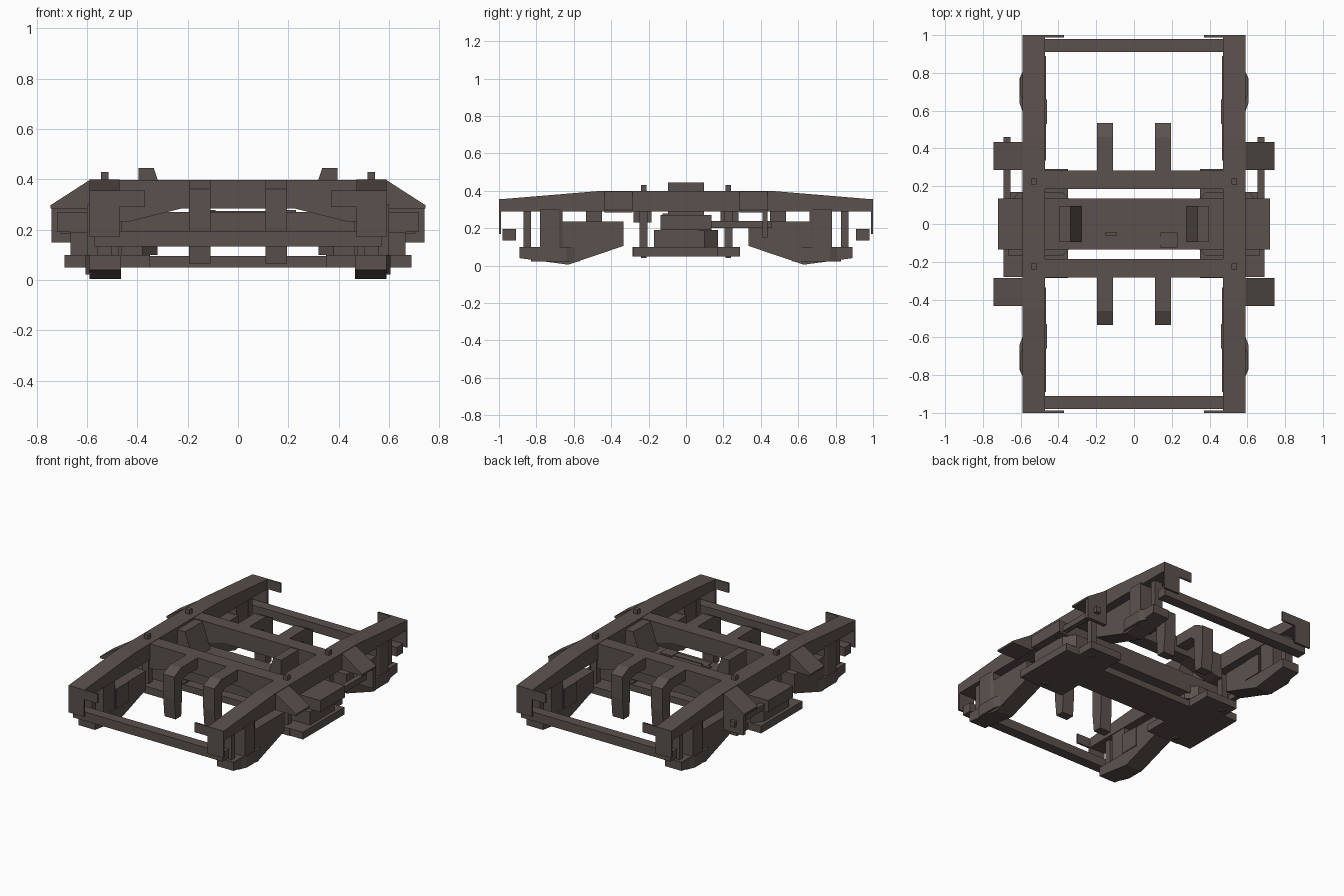
import bpy
import bmesh

cube = bpy.data.objects.get("Cube")
if cube:
    bpy.data.objects.remove(cube, do_unlink=True)

mat = bpy.data.materials.new("dark_brown_iron")
mat.use_nodes = True
COLOUR = (0.105, 0.083, 0.074, 1)
mat.diffuse_color = COLOUR
mat.node_tree.nodes["Principled BSDF"].inputs["Base Color"].default_value = COLOUR


def prism(name, points, lo, hi, axis):
    """Extrude a 2D outline from lo to hi along an axis."""
    place = {"x": lambda p, d: (d, p[0], p[1]),
             "y": lambda p, d: (p[0], d, p[1]),
             "z": lambda p, d: (p[0], p[1], d)}[axis]
    bm = bmesh.new()
    face = bm.faces.new([bm.verts.new(place(p, lo)) for p in points])
    ext = bmesh.ops.extrude_face_region(bm, geom=[face])
    start = place((0, 0), 0)
    step = [b - a for a, b in zip(start, place((0, 0), hi - lo))]
    verts = [g for g in ext["geom"] if isinstance(g, bmesh.types.BMVert)]
    bmesh.ops.translate(bm, vec=step, verts=verts)
    bmesh.ops.recalc_face_normals(bm, faces=bm.faces)
    mesh = bpy.data.meshes.new(name)
    bm.to_mesh(mesh)
    bm.free()
    mesh.materials.append(mat)
    obj = bpy.data.objects.new(name, mesh)
    bpy.context.collection.objects.link(obj)
    return obj


def box(name, x, y, z):
    x, y = sorted(x), sorted(y)
    return prism(name, [(x[0], y[0]), (x[1], y[0]), (x[1], y[1]), (x[0], y[1])],
                 z[0], z[1], "z")


def flip(points, s):
    return [(p * s, q) for p, q in points]


# Centre bolster with a slightly deeper belly
prism("bolster", [(-0.72, 0.27), (0.72, 0.27), (0.72, 0.19), (0.50, 0.19), (0.44, 0.14),
                  (-0.44, 0.14), (-0.50, 0.19), (-0.72, 0.19)], -0.135, 0.135, "y")

# Spring plank
box("spring_plank", (-0.36, 0.36), (-0.12, 0.12), (0.05, 0.095))

# Levelling lever lying on the bolster
box("lever_block", (0.14, 0.23), (-0.125, -0.045), (0.268, 0.278))
box("lever_bar", (-0.12, 0.14), (-0.11, -0.065), (0.268, 0.275))
box("lever_end", (-0.15, -0.09), (-0.06, -0.042), (0.268, 0.278))

for sx, side in ((1, "left"), (-1, "right")):
    # Side frame tapering to both ends
    prism(f"side_frame_{side}", [(-0.99, 0.355), (-0.45, 0.40), (0.45, 0.40), (0.99, 0.355),
                                 (0.99, 0.29), (-0.99, 0.29)], sx * 0.47, sx * 0.59, "x")

    # Spring plank ends and chamfered spring packs
    box(f"spring_seat_{side}", (sx * 0.35, sx * 0.59), (-0.285, 0.29), (0.05, 0.10))
    box(f"spring_seat_lip_{side}", (sx * 0.585, sx * 0.69), (-0.28, 0.17), (0.05, 0.10))
    prism(f"spring_pack_{side}", flip([(0.32, -0.11), (0.38, -0.17), (0.665, -0.17),
                                       (0.665, 0.10), (0.61, 0.17), (0.38, 0.17),
                                       (0.32, 0.11)], sx), 0.10, 0.19, "z")

    # Side bearer with sloped inner face
    prism(f"side_bearer_{side}", flip([(0.275, 0.265), (0.335, 0.445), (0.395, 0.445),
                                       (0.395, 0.265)], sx), -0.095, 0.095, "y")

    # Lateral rod between bolster end and outer bracket
    box(f"damper_rod_{side}", (sx * 0.655, sx * 0.69), (0.10, 0.46), (0.20, 0.238))
    box(f"damper_plate_{side}", (sx * 0.59, sx * 0.74), (0.41, 0.435), (0.15, 0.30))
    box(f"damper_mount_{side}", (sx * 0.64, sx * 0.705), (0.07, 0.135), (0.185, 0.25))

    for sy, end in ((1, "back"), (-1, "front")):
        tag = f"{end}_{side}"
        # L-shaped end plate
        prism(f"end_plate_{tag}", flip([(0.37, 0.355), (0.59, 0.355), (0.59, 0.17),
                                        (0.47, 0.17), (0.47, 0.29), (0.37, 0.29)], sx),
              sy * 0.988, sy * 1.0, "y")

        # Sloped outer bracket
        prism(f"outer_bracket_{tag}", flip([(0.585, 0.40), (0.745, 0.297), (0.745, 0.285),
                                            (0.585, 0.285)], sx), sy * 0.285, sy * 0.435, "y")

        # Swing link with capped pin
        box(f"swing_link_{tag}", (sx * 0.508, sx * 0.552), (sy * 0.205, sy * 0.248), (0.09, 0.295))
        box(f"link_pin_{tag}", (sx * 0.515, sx * 0.545), (sy * 0.21, sy * 0.24), (0.04, 0.43))

        # Axle guard with angled underside
        prism(f"axle_guard_{tag}", flip([(0.335, 0.105), (0.63, 0.005), (0.89, 0.04), (0.89, 0.10),
                                         (0.665, 0.10), (0.665, 0.235), (0.335, 0.235)], sy),
              sx * 0.465, sx * 0.59, "x")
        prism(f"axle_guard_rib_{tag}", [(sx * 0.46, sy * 0.53), (sx * 0.46, sy * 0.66),
                                        (sx * 0.50, sy * 0.66), (sx * 0.50, sy * 0.53)],
              0.10, 0.235, "z")
        prism(f"axle_box_{tag}", [(sx * 0.475, sy * 0.66), (sx * 0.59, sy * 0.66),
                                  (sx * 0.60, sy * 0.68), (sx * 0.60, sy * 0.78),
                                  (sx * 0.475, sy * 0.78)], 0.09, 0.30, "z")
        prism(f"axle_cover_{tag}", [(sx * 0.58, sy * 0.57), (sx * 0.606, sy * 0.64),
                                    (sx * 0.606, sy * 0.77), (sx * 0.58, sy * 0.83)],
              0.022, 0.10, "z")
        box(f"guard_post_{tag}", (sx * 0.50, sx * 0.56), (sy * 0.83, sy * 0.87), (0.09, 0.295))

        # Brake hanger arm cantilevered from the transom
        prism(f"brake_hanger_{tag}", flip([(0.27, 0.398), (0.46, 0.398), (0.535, 0.362),
                                           (0.535, 0.21), (0.52, 0.066), (0.46, 0.066),
                                           (0.45, 0.21), (0.45, 0.30), (0.42, 0.325),
                                           (0.27, 0.325)], sy),
              sx * 0.11, sx * 0.195, "x")

for sy, end in ((1, "back"), (-1, "front")):
    # Transom deepening toward the side frames
    prism(f"transom_{end}", [(-0.48, 0.398), (0.48, 0.398), (0.48, 0.23), (0.44, 0.23),
                             (0.22, 0.285), (-0.22, 0.285), (-0.44, 0.23), (-0.48, 0.23)],
          sy * 0.185, sy * 0.282, "y")
    # Low end beam
    box(f"end_beam_{end}", (-0.57, 0.57), (sy * 0.91, sy * 0.98), (0.133, 0.195))
